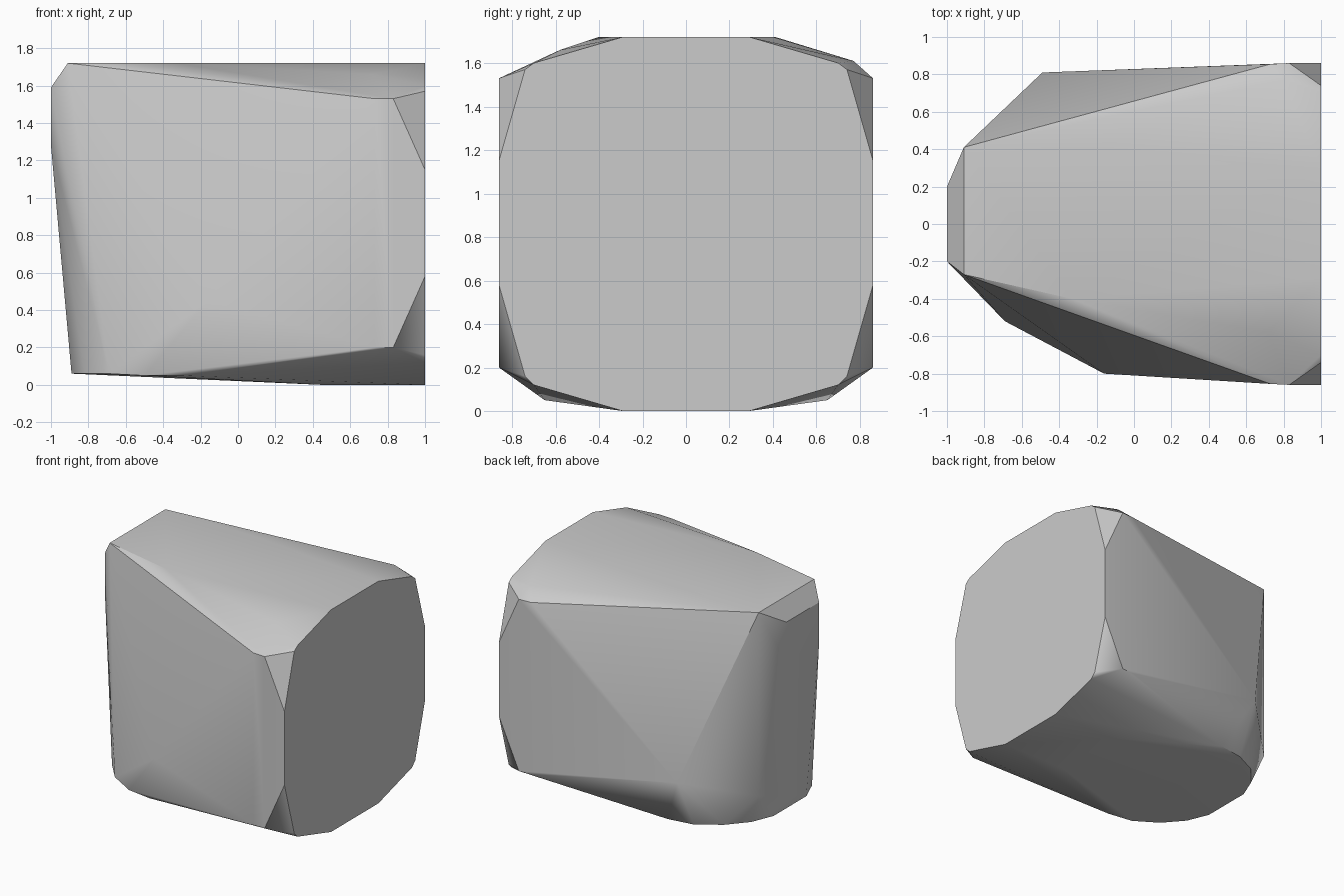
import bpy
import bmesh
import math

cube = bpy.data.objects.get("Cube")
if cube:
    bpy.data.objects.remove(cube, do_unlink=True)

stone = bpy.data.materials.new("light_grey_stone")
stone.use_nodes = True
colour = (0.6, 0.6, 0.6, 1)
stone.diffuse_color = colour
stone.node_tree.nodes["Principled BSDF"].inputs["Base Color"].default_value = colour


def both_sides(points):
    """Repeat points on the front and back."""
    return [(x, s * y, z) for x, y, z in points for s in (-1, 1)]


# Flat cut face at the wide end
corners = both_sides([
    (1, 0.29, 0), (1, 0.70, 0.12), (1, 0.74, 0.16), (1, 0.86, 0.58),
    (1, 0.86, 1.15), (1, 0.74, 1.57), (1, 0.70, 1.60), (1, 0.29, 1.72),
])
# Shoulders behind the cut face
corners += both_sides([
    (0.73, 0.855, 0.20), (0.83, 0.86, 0.20),
    (0.73, 0.855, 1.53), (0.83, 0.86, 1.53),
])
# Rounded, slightly tilted underside
corners += both_sides([
    (0.45, 0.29, 0), (-0.30, 0.65, 0.05), (-0.50, 0.62, 0.05),
    (-0.69, 0.52, 0.06), (-0.82, 0.37, 0.06), (-0.89, 0.20, 0.06),
])
# Narrow end
corners += both_sides([(-1, 0.20, 1.28), (-1, 0.20, 1.59)])
# Uneven peaks and top ridges
corners += [
    (-0.16, -0.80, 0.45), (-0.49, 0.81, 0.44), (-0.91, 0.41, 0.30),
    (-0.91, -0.27, 1.72), (-0.33, -0.40, 1.72), (0.72, -0.58, 1.66),
    (-0.91, 0.41, 1.72), (-0.20, 0.40, 1.72), (0.80, 0.77, 1.61),
]

# Wrap the corners in one faceted solid
bm = bmesh.new()
for corner in corners:
    bm.verts.new(corner)
hull = bmesh.ops.convex_hull(bm, input=bm.verts)
loose = {v for v in hull["geom_interior"] + hull["geom_unused"]
         if isinstance(v, bmesh.types.BMVert) and v.is_valid}
bmesh.ops.delete(bm, geom=list(loose), context="VERTS")
bmesh.ops.dissolve_limit(bm, angle_limit=math.radians(1),
                         verts=bm.verts, edges=bm.edges)
bmesh.ops.recalc_face_normals(bm, faces=bm.faces)

mesh = bpy.data.meshes.new("boulder")
bm.to_mesh(mesh)
bm.free()
mesh.materials.append(stone)
boulder = bpy.data.objects.new("boulder", mesh)
bpy.context.collection.objects.link(boulder)

# Flat facets with softened low-angle creases
bpy.ops.object.select_all(action="DESELECT")
boulder.select_set(True)
bpy.context.view_layer.objects.active = boulder
bpy.ops.object.shade_smooth_by_angle(angle=math.radians(30))
weighted = boulder.modifiers.new("facet_shading", "WEIGHTED_NORMAL")
weighted.keep_sharp = True
